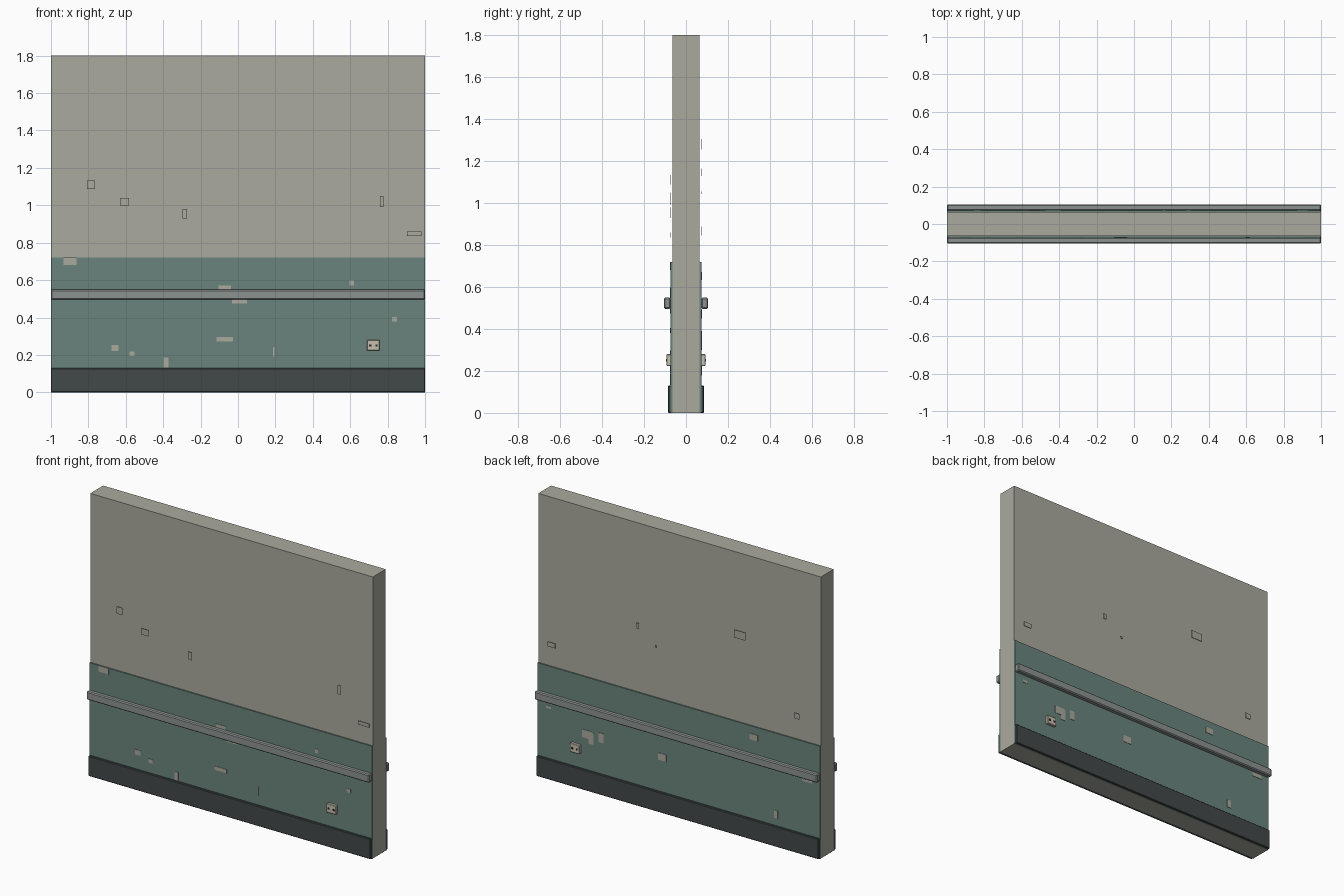
import bpy, bmesh


def material(name, rgb):
    m = bpy.data.materials.new(name)
    m.diffuse_color = (*rgb, 1)
    return m


PLASTER = material("plaster", (0.40, 0.40, 0.345))
PAINT = material("green_paint", (0.145, 0.23, 0.205))
DARK = material("dark_trim", (0.055, 0.066, 0.066))
METAL = material("rail_grey", (0.26, 0.29, 0.28))
CREAM = material("socket_cream", (0.58, 0.53, 0.43))
BLACK = material("socket_hole", (0.02, 0.02, 0.02))


def boxes(name, items, mat, bevel=0):
    """One object made of boxes given as (x0, x1, y0, y1, z0, z1)."""
    bm = bmesh.new()
    for x0, x1, y0, y1, z0, z1 in items:
        cube = bmesh.ops.create_cube(bm, size=1)["verts"]
        for v in cube:
            v.co = ((x0 + x1) / 2 + v.co.x * (x1 - x0),
                    (y0 + y1) / 2 + v.co.y * (y1 - y0),
                    (z0 + z1) / 2 + v.co.z * (z1 - z0))
    mesh = bpy.data.meshes.new(name)
    bm.to_mesh(mesh)
    bm.free()
    mesh.materials.append(mat)
    ob = bpy.data.objects.new(name, mesh)
    bpy.context.collection.objects.link(ob)
    if bevel:
        mod = ob.modifiers.new("edge_bevel", "BEVEL")
        mod.width = bevel
        mod.segments = 1
    return ob


def layer(side, near, far):
    """y range of a layer lying on the front (-1) or back (1)."""
    return tuple(sorted((side * near, side * far)))


# Wall core
boxes("wall", [(-1, 1, -0.065, 0.065, 0, 1.8)], PLASTER)

# Paint chips as (centre x, centre z, width, height)
FRONT_CHIPS = [
    (-0.786, 1.11, 0.043, 0.045), (-0.607, 1.02, 0.05, 0.04),
    (-0.286, 0.954, 0.024, 0.05), (0.768, 1.02, 0.019, 0.059),
    (0.942, 0.847, 0.077, 0.024), (-0.898, 0.701, 0.07, 0.038),
    (-0.07, 0.558, 0.066, 0.025), (0.009, 0.487, 0.08, 0.025),
    (0.608, 0.585, 0.022, 0.027), (0.836, 0.392, 0.027, 0.024),
    (-0.071, 0.285, 0.086, 0.024), (-0.657, 0.238, 0.038, 0.032),
    (-0.567, 0.206, 0.027, 0.026), (-0.384, 0.16, 0.026, 0.053),
    (0.191, 0.217, 0.01, 0.053)]
BACK_CHIPS = [
    (0.90, 0.861, 0.055, 0.03), (0.291, 1.147, 0.022, 0.035),
    (0.16, 1.049, 0.014, 0.014), (-0.433, 1.28, 0.08, 0.05),
    (-0.837, 0.87, 0.035, 0.035), (0.92, 0.458, 0.035, 0.018),
    (0.649, 0.356, 0.07, 0.05), (0.62, 0.338, 0.036, 0.075),
    (0.55, 0.36, 0.035, 0.06), (0.117, 0.352, 0.057, 0.045),
    (-0.532, 0.653, 0.057, 0.038), (-0.688, 0.202, 0.028, 0.05),
    (-0.908, 0.48, 0.07, 0.025)]

for label, s, chips in (("front", -1, FRONT_CHIPS), ("back", 1, BACK_CHIPS)):
    # Painted lower band, skirting and bumper rail
    boxes(label + "_painted_band",
          [(-1, 1, *layer(s, 0.064, 0.073), 0.0, 0.72)], PAINT)
    boxes(label + "_skirting",
          [(-1, 1, *layer(s, 0.065, 0.086), 0, 0.13)], DARK, 0.004)
    boxes(label + "_bumper_rail",
          [(-1, 1, *layer(s, 0.072, 0.105), 0.496, 0.549)], METAL, 0.006)

    # Chipped patches, thin plates level with the paint
    boxes(label + "_paint_chips",
          [(x - w / 2, x + w / 2, *layer(s, 0.073, 0.0755), z - h / 2, z + h / 2)
           for x, z, w, h in chips], PLASTER)

    # Power socket with two holes
    boxes(label + "_socket_plate",
          [(0.69, 0.757, *layer(s, 0.072, 0.093), 0.223, 0.28)], CREAM, 0.003)
    boxes(label + "_socket_holes",
          [(x - 0.006, x + 0.006, *layer(s, 0.09, 0.095), 0.245, 0.257)
           for x in (0.707, 0.741)], BLACK)
